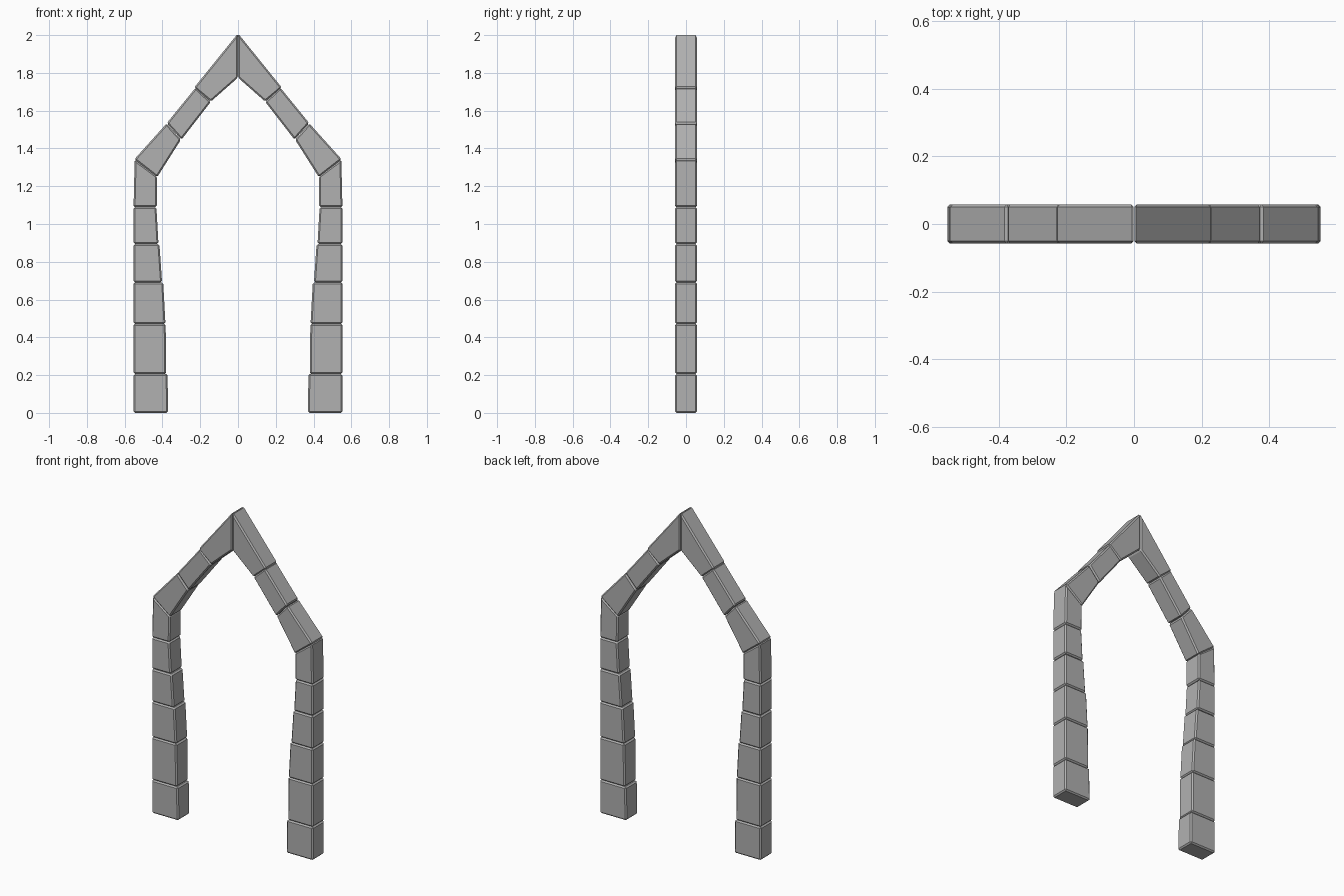
import bpy, bmesh

if "Cube" in bpy.data.objects:
    bpy.data.objects.remove(bpy.data.objects["Cube"])

HALF_DEPTH = 0.058
BEVEL = 0.008

# Dark grey stone
grey = bpy.data.materials.new("dark_stone")
grey.diffuse_color = (0.44, 0.44, 0.44, 1)
grey.use_nodes = True
grey.node_tree.nodes["Principled BSDF"].inputs["Base Color"].default_value = grey.diffuse_color


def stone(name, profile):
    """Extrude an x-z outline along y, chamfer it, mirror it to the other side."""
    bm = bmesh.new()
    face = bm.faces.new([bm.verts.new((x, -HALF_DEPTH, z)) for x, z in profile])
    ext = bmesh.ops.extrude_face_region(bm, geom=[face])
    verts = [g for g in ext["geom"] if isinstance(g, bmesh.types.BMVert)]
    bmesh.ops.translate(bm, verts=verts, vec=(0, 2 * HALF_DEPTH, 0))
    bmesh.ops.recalc_face_normals(bm, faces=bm.faces)
    bmesh.ops.bevel(bm, geom=bm.edges[:], offset=BEVEL, segments=1,
                    affect='EDGES', clamp_overlap=True)
    mesh = bpy.data.meshes.new(name)
    bm.to_mesh(mesh)
    bm.free()
    mesh.materials.append(grey)
    obj = bpy.data.objects.new(name, mesh)
    bpy.context.collection.objects.link(obj)
    mirror = obj.modifiers.new("Mirror", 'MIRROR')
    mirror.use_mirror_merge = False


# Pillar blocks: bottom z, top z, inner x at bottom, inner x at top
OUTER = 0.553
pillar = [
    (0.000, 0.206, 0.370, 0.373),
    (0.206, 0.471, 0.380, 0.383),
    (0.471, 0.691, 0.384, 0.396),
    (0.691, 0.893, 0.402, 0.416),
    (0.895, 1.089, 0.421, 0.432),
]
for i, (z0, z1, x0, x1) in enumerate(pillar):
    stone(f"pillar_block_{i + 1}", [(x0, z0), (OUTER, z0), (OUTER, z1), (x1, z1)])

# Slanted pillar cap
stone("pillar_cap", [(0.430, 1.089), (0.553, 1.089), (0.547, 1.341), (0.429, 1.253)])

# Sloping arch blocks, from shoulder to apex
stone("arch_shoulder", [(0.428, 1.248), (0.549, 1.342), (0.378, 1.532), (0.302, 1.447)])
stone("arch_middle", [(0.299, 1.447), (0.377, 1.534), (0.224, 1.722), (0.144, 1.647)])
stone("arch_apex", [(0.144, 1.648), (0.232, 1.722), (0.001, 2.008), (0.001, 1.774)])
